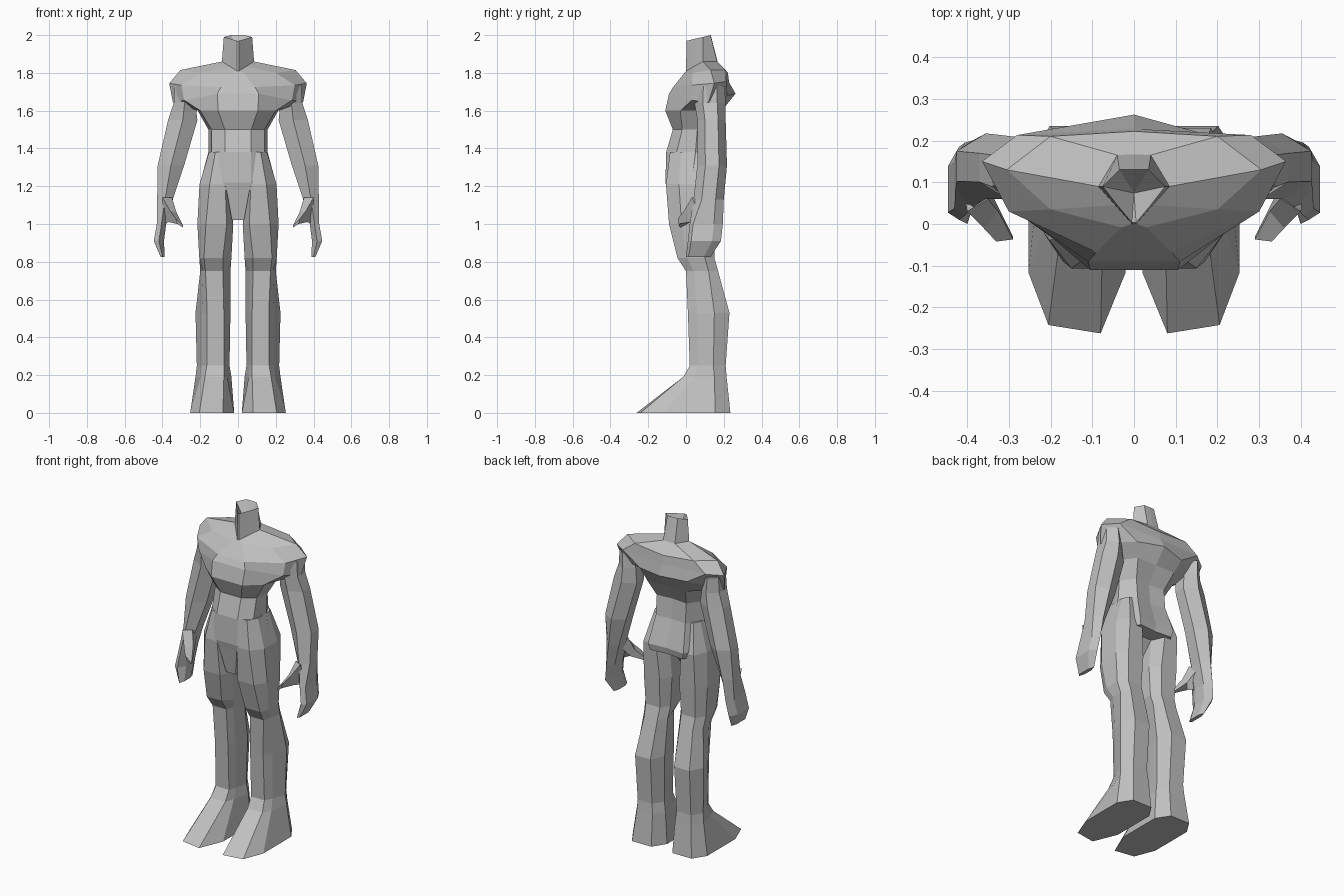
import bpy, bmesh
from mathutils import Vector

grey = bpy.data.materials.new("plain grey")
grey.diffuse_color = (0.53, 0.53, 0.53, 1)


def loft(name, rings, mirror=False, sink=0.0):
    """Skin a stack of equal-length rings, cap both ends, optionally mirror in x."""
    bm = bmesh.new()
    rows = [[bm.verts.new(p) for p in r] for r in rings]
    n = len(rows[0])
    for a, b in zip(rows, rows[1:]):
        for i in range(n):
            j = (i + 1) % n
            bm.faces.new((a[i], a[j], b[j], b[i]))
    bm.faces.new(rows[0])
    if sink:
        mid = sum((v.co for v in rows[-1]), Vector()) / n
        c = bm.verts.new(mid - Vector((0, 0, sink)))
        for i in range(n):
            bm.faces.new((rows[-1][i], rows[-1][(i + 1) % n], c))
    else:
        bm.faces.new(rows[-1])
    if mirror:
        d = bmesh.ops.duplicate(bm, geom=bm.verts[:] + bm.edges[:] + bm.faces[:])
        for v in d["geom"]:
            if isinstance(v, bmesh.types.BMVert):
                v.co.x *= -1
    bmesh.ops.recalc_face_normals(bm, faces=bm.faces)
    me = bpy.data.meshes.new(name)
    bm.to_mesh(me)
    bm.free()
    me.materials.append(grey)
    ob = bpy.data.objects.new(name, me)
    bpy.context.collection.objects.link(ob)
    return ob


def whole(half):
    """Half ring (front to spine, spine last on x = 0) to a full symmetric ring."""
    return half + [(-x, y, z) for x, y, z in reversed(half[:-1])]


def flat(z, *pts):
    return whole([(x, y, z) for x, y in pts])


# torso, chest, shoulder yoke and neck with a hollow top
loft("torso", [
    flat(1.18, (.068, -.1), (.14, -.07), (.195, .03), (.11, .19), (0, .18)),
    flat(1.22, (.07, -.109), (.15, -.075), (.2, .03), (.12, .198), (0, .19)),
    flat(1.38, (.07, -.105), (.14, -.05), (.157, .05), (.1, .15), (0, .14)),
    flat(1.5, (.07, -.07), (.14, -.02), (.157, .06), (.1, .14), (0, .13)),
    flat(1.6, (.105, -.11), (.2, -.03), (.213, .08), (.13, .19), (0, .19)),
    whole([(.11, -.09, 1.69), (.285, .03, 1.655), (.345, .12, 1.645), (.16, .218, 1.68), (0, .262, 1.69)]),
    whole([(.09, -.068, 1.725), (.3, .03, 1.735), (.364, .15, 1.745), (.28, .213, 1.755), (0, .228, 1.75)]),
    whole([(.03, -.008, 1.8), (.2, .035, 1.8), (.305, .13, 1.815), (.2, .21, 1.815), (0, .222, 1.80)]),
    whole([(.005, 0, 1.81), (.045, .045, 1.835), (.085, .09, 1.86), (.04, .165, 1.86), (0, .167, 1.86)]),
    whole([(.005, .003, 1.97), (.04, .045, 1.98), (.075, .09, 1.99), (.035, .13, 2), (0, .131, 2)]),
], sink=.1)


# legs with feet: z, x range, front face x range, front / side / back y
def leg_ring(z, x0, x1, f0, f1, yf, ym, yb):
    s = yf + (ym - yf) * .35
    w = (x1 - x0) * .22
    k = .45 if .1 < z < .8 else 1  # shins have flat slanting sides
    return [(f0, yf, z), (f1, yf + (.02 if z == 0 else 0), z),
            (f1 + (x1 - f1) * k, s, z), (x1, ym, z),
            (x1 - w, yb, z), (x0 + w, yb, z), (x0, ym, z), (f0 + (x0 - f0) * k, s, z)]


loft("legs", [leg_ring(*r) for r in (
    (0, .02, .253, .08, .205, -.262, .155, .235),
    (.19, .035, .225, .075, .175, -.015, .15, .215),
    (.25, .045, .218, .075, .165, .02, .145, .21),
    (.53, .04, .225, .075, .163, .01, .15, .23),
    (.75, .04, .2, .08, .172, 0, .12, .17),
    (.82, .035, .205, .08, .18, -.045, .1, .15),
    (1.0, .025, .215, .06, .17, -.09, .1, .16),
    (1.21, .05, .204, .068, .15, -.106, .09, .17),
    (1.38, .06, .154, .068, .12, -.085, .08, .12))], mirror=True)

# crotch wedge between the thighs
loft("crotch", [[(-w, y0, z), (w, y0, z), (w, y1, z), (-w, y1, z)] for w, y0, y1, z in (
    (.032, -.07, -.02, 1.02), (.068, -.107, .12, 1.22))])


# six sided arm and hand sections: x range, y range, z
def arm_ring(x0, x1, y0, y1, z):
    xm, h = (x0 + x1) / 2, y1 - y0
    q = h * .27
    f = h * (.1 if z < 1.1 else .27)  # the hand is squarer at the outer front
    return [(xm, y0, z), (x1, y0 + f, z), (x1, y1 - q, z),
            (xm, y1, z), (x0, y1 - q, z), (x0, y0 + q, z)]


loft("arms", [arm_ring(*r) for r in (
    (.24, .335, .05, .205, 1.73),
    (.225, .34, .045, .21, 1.64), (.215, .37, .06, .21, 1.55),
    (.285, .425, .06, .217, 1.31), (.345, .428, .04, .2, 1.13),
    (.38, .43, .02, .195, 1.0), (.392, .446, .01, .185, .91),
    (.388, .41, 0, .13, .826))], mirror=True)

# thumbs reaching inward and forward
loft("thumbs", [
    [(.40, .03, 1.14), (.35, .06, 1.14), (.36, .12, 1.1), (.41, .1, 1.0)],
    [(.36, -.01, 1.07), (.325, .03, 1.06), (.335, .06, 1.03), (.365, .02, 1.01)],
    [(.33, -.042, 1.03), (.29, -.037, .99), (.29, -.03, .98), (.32, -.04, 1.0)],
], mirror=True)
